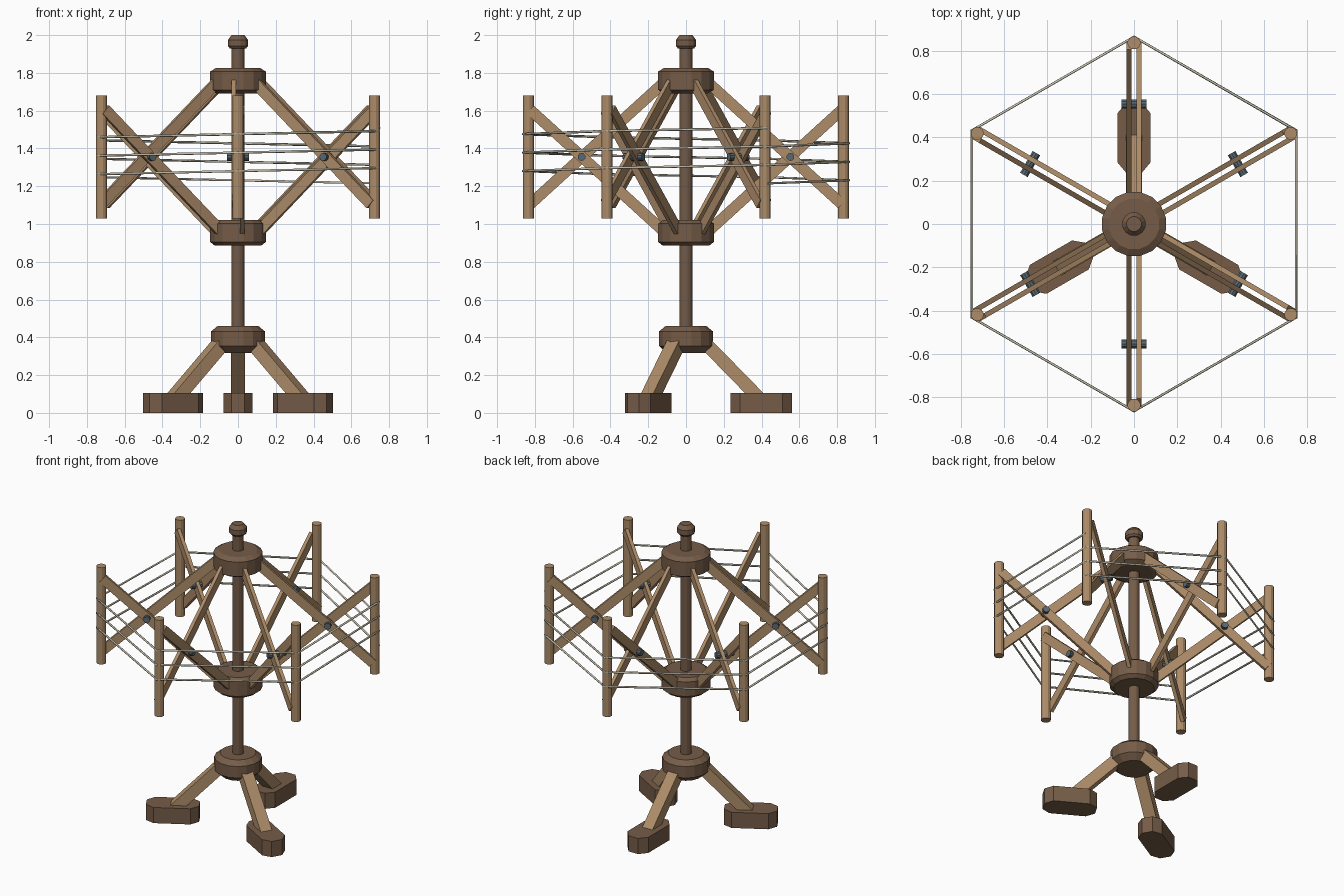
import bpy, bmesh, math
from mathutils import Matrix, Vector

if "Cube" in bpy.data.objects:
    bpy.data.objects.remove(bpy.data.objects["Cube"])


def material(name, rgb):
    m = bpy.data.materials.new(name)
    m.diffuse_color = (*rgb, 1)
    m.use_nodes = True
    m.node_tree.nodes["Principled BSDF"].inputs["Base Color"].default_value = m.diffuse_color
    return m


DARK = material("dark_wood", (0.18, 0.108, 0.065))
LIGHT = material("light_wood", (0.42, 0.265, 0.14))
YARN = material("yarn", (0.56, 0.53, 0.42))
METAL = material("bolt_metal", (0.10, 0.14, 0.17))


def finish(name, bm, mat):
    bmesh.ops.recalc_face_normals(bm, faces=bm.faces)
    me = bpy.data.meshes.new(name)
    bm.to_mesh(me)
    bm.free()
    me.materials.append(mat)
    ob = bpy.data.objects.new(name, me)
    bpy.context.collection.objects.link(ob)
    return ob


def lathe(name, profile, sides, mat, matrix=Matrix()):
    """Closed turned solid from (radius, z) points."""
    bm = bmesh.new()
    rings = []
    for r, z in profile:
        rings.append([bm.verts.new(matrix @ Vector((
            r * math.cos(2 * math.pi * (i + 0.5) / sides),
            r * math.sin(2 * math.pi * (i + 0.5) / sides), z))) for i in range(sides)])
    for a, b in zip(rings, rings[1:]):
        for i in range(sides):
            j = (i + 1) % sides
            bm.faces.new((a[i], a[j], b[j], b[i]))
    bm.faces.new(rings[0])
    bm.faces.new(rings[-1])
    return finish(name, bm, mat)


def bar(name, start, end, thick, depth, offset, angle, mat):
    """Rectangular bar between (radius, z) points in the radial plane at an angle."""
    d = Vector((end[0] - start[0], end[1] - start[1]))
    mid = ((start[0] + end[0]) / 2, (start[1] + end[1]) / 2)
    bm = bmesh.new()
    bmesh.ops.create_cube(bm, size=1)
    bm.transform(Matrix.Rotation(angle, 4, 'Z')
                 @ Matrix.Translation((mid[0], offset, mid[1]))
                 @ Matrix.Rotation(-math.atan2(d.y, d.x), 4, 'Y')
                 @ Matrix.Diagonal((d.length, thick, depth, 1)))
    return finish(name, bm, mat)


# Central post with its finial
lathe("center_post", [(0.035, 0.40), (0.035, 1.95)], 12, DARK)
lathe("top_finial", [(0.045, 1.93), (0.055, 1.942), (0.055, 1.975), (0.035, 2.0)], 12, DARK)

# Hubs: bevelled turned rings
for name, z in (("lower_hub", 0.885), ("upper_hub", 1.692)):
    up = [(0.118, 0), (0.15, 0.018), (0.15, 0.115), (0.118, 0.135)]
    if name == "lower_hub":
        up = [(0.125, 0), (0.15, 0.02), (0.15, 0.117), (0.125, 0.135)]
    lathe(name, [(r, z + h) for r, h in up], 16, DARK)
lathe("base_hub", [(0.105, 0.318), (0.145, 0.355), (0.145, 0.432), (0.11, 0.46)], 16, DARK)

# Three legs, each with a chamfered foot block
foot_outline = [(0.235, -0.035), (0.285, -0.077), (0.51, -0.077), (0.56, -0.035),
                (0.56, 0.035), (0.51, 0.077), (0.285, 0.077), (0.235, 0.035)]
for k in range(3):
    a = math.radians(90 + 120 * k)
    bar(f"base_leg_{k + 1}", (0.09, 0.382), (0.40, 0.065), 0.075, 0.07, 0, a, LIGHT)
    bm = bmesh.new()
    base = bm.faces.new([bm.verts.new((x, y, 0)) for x, y in foot_outline])
    top = bmesh.ops.extrude_face_region(bm, geom=[base], use_keep_orig=True)
    bmesh.ops.translate(bm, vec=(0, 0, 0.105),
                        verts=[v for v in top["geom"] if isinstance(v, bmesh.types.BMVert)])
    bm.transform(Matrix.Rotation(a, 4, 'Z'))
    finish(f"foot_{k + 1}", bm, DARK)

# Six scissor arms: crossing slats, pivot bolt and upright peg
MID = 1.355
for k in range(6):
    a = math.radians(30 + 60 * k)
    rot = Matrix.Rotation(a, 4, 'Z')
    bar(f"upper_slat_{k + 1}", (0.10, MID + 0.41), (0.825, MID - 0.25),
        0.023, 0.058, -0.022, a, LIGHT)
    bar(f"lower_slat_{k + 1}", (0.10, MID - 0.41), (0.825, MID + 0.25),
        0.023, 0.058, 0.022, a, LIGHT)
    lathe(f"pivot_bolt_{k + 1}", [(0.021, -0.058), (0.021, 0.058)], 10, METAL,
          rot @ Matrix.Translation((0.553, 0, MID)) @ Matrix.Rotation(math.pi / 2, 4, 'X'))
    lathe(f"upright_peg_{k + 1}", [(0.03, 1.03), (0.03, 1.68)], 12, LIGHT,
          rot @ Matrix.Translation((0.835, 0, 0)))

# Yarn wound three rising turns around the pegs
curve = bpy.data.curves.new("wound_yarn", 'CURVE')
curve.dimensions = '3D'
curve.bevel_depth = 0.0065
curve.bevel_resolution = 1
curve.use_fill_caps = True
spline = curve.splines.new('POLY')
spline.points.add(18)
for k, p in enumerate(spline.points):
    a = math.radians(30 + 60 * k)
    p.co = (0.863 * math.cos(a), 0.863 * math.sin(a), 1.215 + 0.0163 * k, 1)
curve.materials.append(YARN)
yarn = bpy.data.objects.new("wound_yarn", curve)
bpy.context.collection.objects.link(yarn)
bpy.context.view_layer.objects.active = yarn
yarn.select_set(True)
bpy.ops.object.convert(target='MESH')
